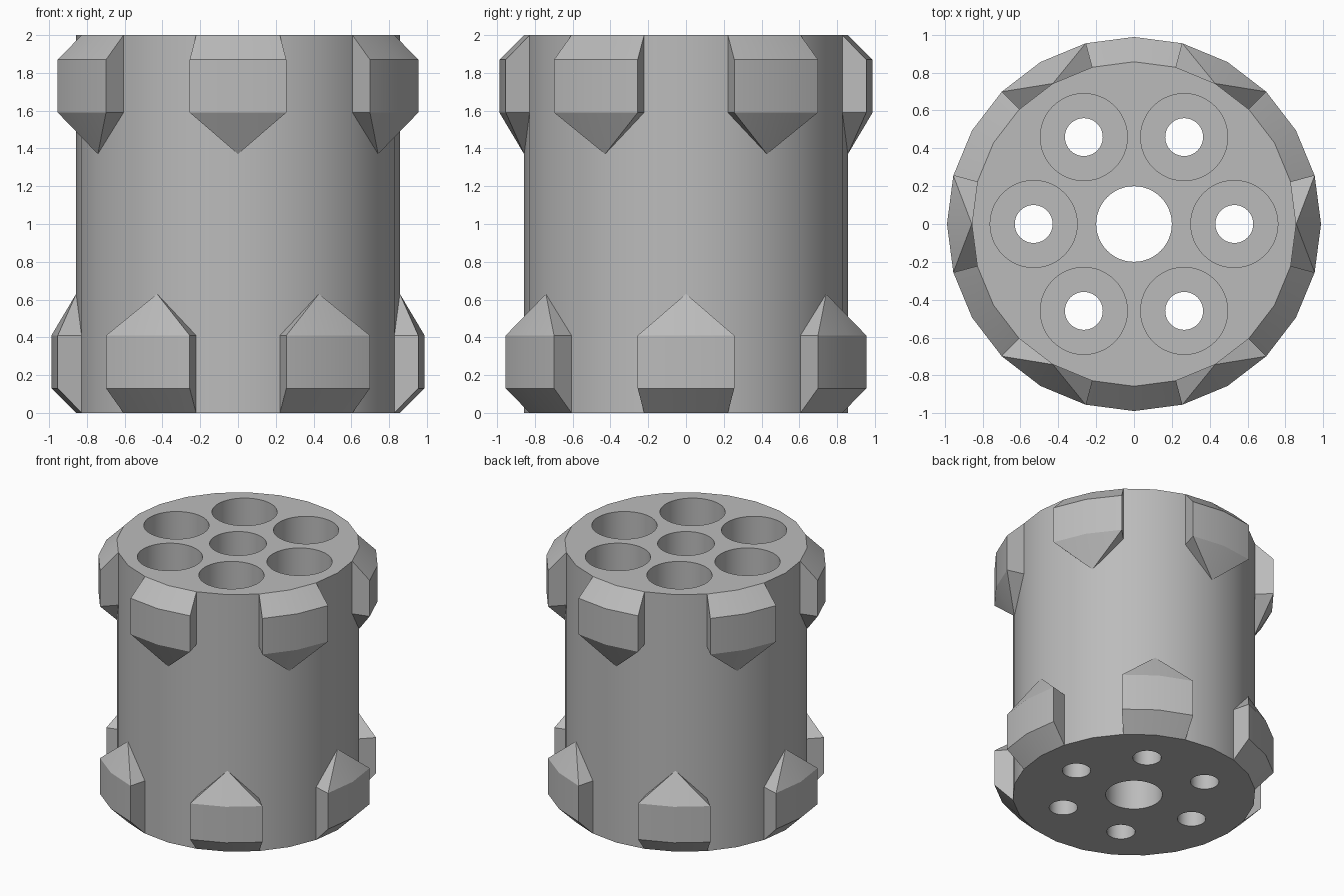
import bpy, bmesh
from math import sin, cos, pi, radians

if "Cube" in bpy.data.objects:
    bpy.data.objects.remove(bpy.data.objects["Cube"], do_unlink=True)

BODY_R, LUG_R, HEIGHT = 0.857, 0.988, 2.0

steel = bpy.data.materials.new("grey_steel")
steel.use_nodes = True
grey = (0.5, 0.5, 0.5, 1)
steel.diffuse_color = grey
steel.node_tree.nodes["Principled BSDF"].inputs["Base Color"].default_value = grey


def polar(r, degrees, z):
    a = radians(degrees)
    return (r * cos(a), r * sin(a), z)


def make_object(name, bm):
    bmesh.ops.recalc_face_normals(bm, faces=bm.faces)
    mesh = bpy.data.meshes.new(name)
    bm.to_mesh(mesh)
    bm.free()
    mesh.materials.append(steel)
    obj = bpy.data.objects.new(name, mesh)
    bpy.context.collection.objects.link(obj)
    return obj


def add_turned(bm, profile, sides, cx=0, cy=0):
    """Stack rings of (radius, z) into a closed solid."""
    rings = [[bm.verts.new((cx + r * cos(2 * pi * i / sides),
                            cy + r * sin(2 * pi * i / sides), z))
              for i in range(sides)] for r, z in profile]
    for low, high in zip(rings, rings[1:]):
        for i in range(sides):
            j = (i + 1) % sides
            bm.faces.new((low[i], low[j], high[j], high[i]))
    bm.faces.new(rings[0][::-1])
    bm.faces.new(rings[-1])


def smooth(obj):
    bpy.ops.object.select_all(action='DESELECT')
    obj.select_set(True)
    bpy.context.view_layer.objects.active = obj
    bpy.ops.object.shade_smooth_by_angle(angle=radians(28))


# Drum body
bm = bmesh.new()
add_turned(bm, [(BODY_R, 0), (BODY_R, HEIGHT)], 24)
body = make_object("drum_body", bm)

# Centre bore and six stepped chambers, cut from the body
bm = bmesh.new()
add_turned(bm, [(0.2, -0.1), (0.2, HEIGHT + 0.1)], 48)
for k in range(6):
    x, y, _ = polar(0.53, 60 * k, 0)
    add_turned(bm, [(0.1, -0.1), (0.1, 0.2), (0.23, 0.2), (0.23, HEIGHT + 0.1)], 48, x, y)
cutter = make_object("bore_cutter", bm)
cutter.hide_render = True

cut = body.modifiers.new("bores", 'BOOLEAN')
cut.operation = 'DIFFERENCE'
cut.solver = 'EXACT'
cut.object = cutter
bpy.context.view_layer.objects.active = body
bpy.ops.object.modifier_apply(modifier=cut.name)
bpy.data.objects.remove(cutter, do_unlink=True)
smooth(body)


def make_lug(name, angle, top):
    """Raised pad with a chamfer at the rim and a point towards the middle."""
    bm = bmesh.new()

    def row(r, z):
        z = HEIGHT - z if top else z
        return [bm.verts.new(polar(r, angle + d, z)) for d in (-15, 0, 15)]

    rim = row(BODY_R, 0)
    low = row(LUG_R, 0.13)
    high = row(LUG_R, 0.41)
    root_low, root_high = row(BODY_R, 0.13), row(BODY_R, 0.41)
    tip = bm.verts.new(polar(BODY_R, angle, HEIGHT - 0.63 if top else 0.63))
    for i in (0, 1):
        bm.faces.new((rim[i], rim[i + 1], low[i + 1], low[i]))
        bm.faces.new((low[i], low[i + 1], high[i + 1], high[i]))
        bm.faces.new((high[i], high[i + 1], tip))
    for e in (0, 2):
        bm.faces.new((rim[e], low[e], root_low[e]))
        bm.faces.new((low[e], high[e], root_high[e], root_low[e]))
        bm.faces.new((high[e], tip, root_high[e]))
    for v in (root_low[1], root_high[1]):
        bm.verts.remove(v)
    lug = make_object(name, bm)
    # Make sure the open shell faces outwards
    front = lug.data.polygons[1]
    if front.normal.dot(front.center) < 0:
        lug.data.flip_normals()
    smooth(lug)


# Two staggered rings of lugs
for k in range(6):
    make_lug(f"lower_lug_{k + 1}", 60 * k, False)
    make_lug(f"upper_lug_{k + 1}", 60 * k + 30, True)
